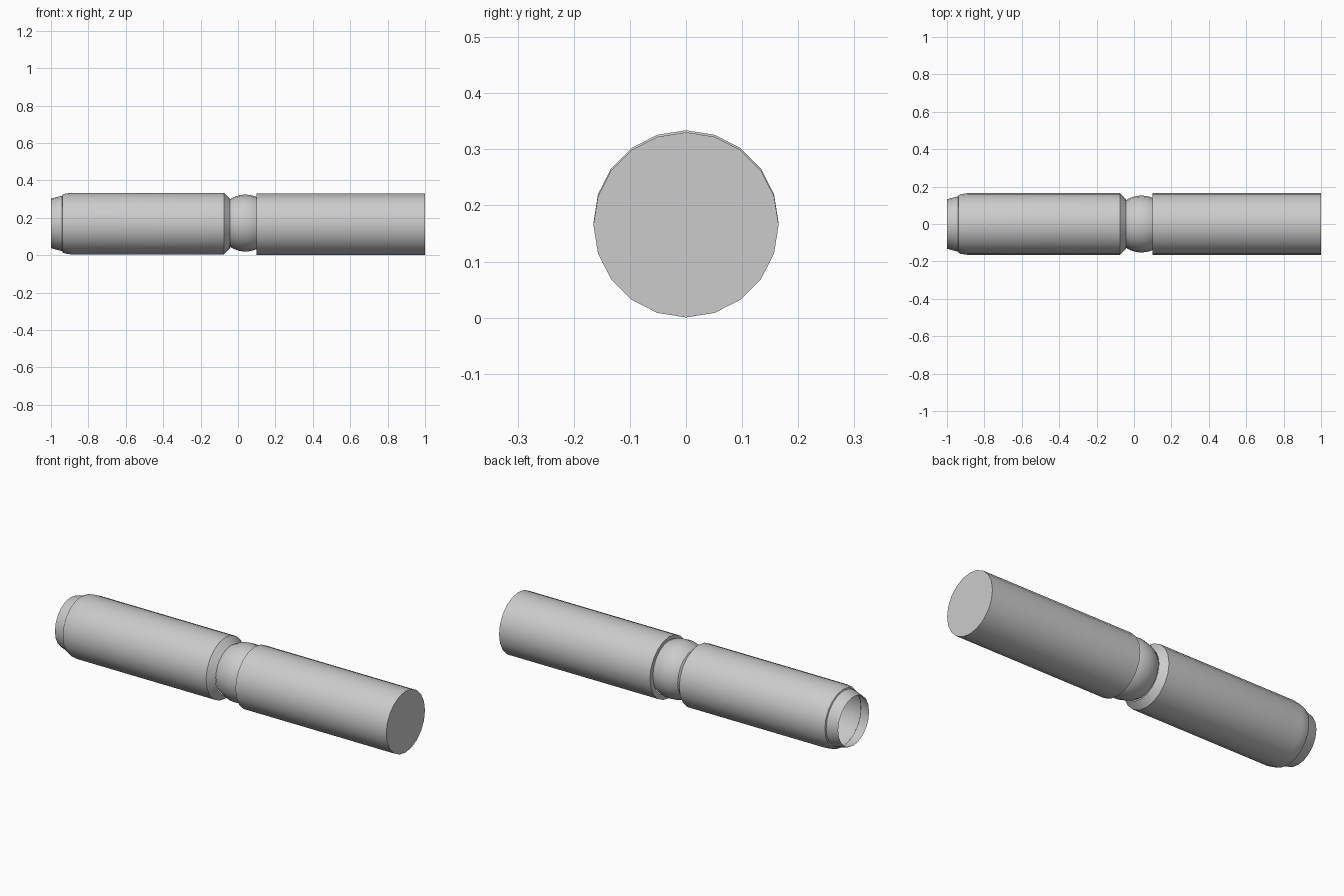
import bpy, bmesh, math

if "Cube" in bpy.data.objects:
    bpy.data.objects.remove(bpy.data.objects["Cube"])

SIDES = 20


def lathe_x(name, profile, zc, cap_start=False, cap_end=False):
    """Revolve (x, radius) points around a horizontal axis at height zc."""
    bm = bmesh.new()
    rings = []
    for x, r in profile:
        ring = []
        for i in range(SIDES):
            a = 2 * math.pi * i / SIDES
            ring.append(bm.verts.new((x, r * math.cos(a), zc + r * math.sin(a))))
        rings.append(ring)
    for a, b in zip(rings, rings[1:]):
        for i in range(SIDES):
            j = (i + 1) % SIDES
            bm.faces.new((a[i], a[j], b[j], b[i]))
    if cap_start:
        bm.faces.new(rings[0][::-1])
    if cap_end:
        bm.faces.new(rings[-1])
    bmesh.ops.recalc_face_normals(bm, faces=bm.faces)
    mesh = bpy.data.meshes.new(name)
    bm.to_mesh(mesh)
    bm.free()
    obj = bpy.data.objects.new(name, mesh)
    bpy.context.collection.objects.link(obj)
    bpy.ops.object.select_all(action='DESELECT')
    obj.select_set(True)
    bpy.context.view_layer.objects.active = obj
    bpy.ops.object.shade_smooth_by_angle(angle=math.radians(30))
    return obj


def ball_profile(xc, r, x0, x1, steps):
    """Slice of a sphere between two x positions."""
    xs = [x0 + (x1 - x0) * i / steps for i in range(steps + 1)]
    return [(x, math.sqrt(r * r - (x - xc) ** 2)) for x in xs]


# Right tube with flat end and a shoulder around the joint
lathe_x("right_tube", [(0.10, 0.138), (0.10, 0.165), (1.0, 0.165)], 0.1655, cap_end=True)

# Rounded joint between the tubes
lathe_x("ball_joint", ball_profile(0.04, 0.152, -0.045, 0.105, 8), 0.172)

# Left tube: rounded shoulder at the far end, chamfer at the joint
lathe_x("left_tube", [(-0.94, 0.147), (-0.937, 0.155), (-0.925, 0.160),
                      (-0.89, 0.165), (-0.075, 0.165), (-0.042, 0.131)], 0.169)

# Open flared collar at the left end
lathe_x("open_collar", [(-1.0, 0.132), (-0.965, 0.142), (-0.94, 0.148)], 0.17)
